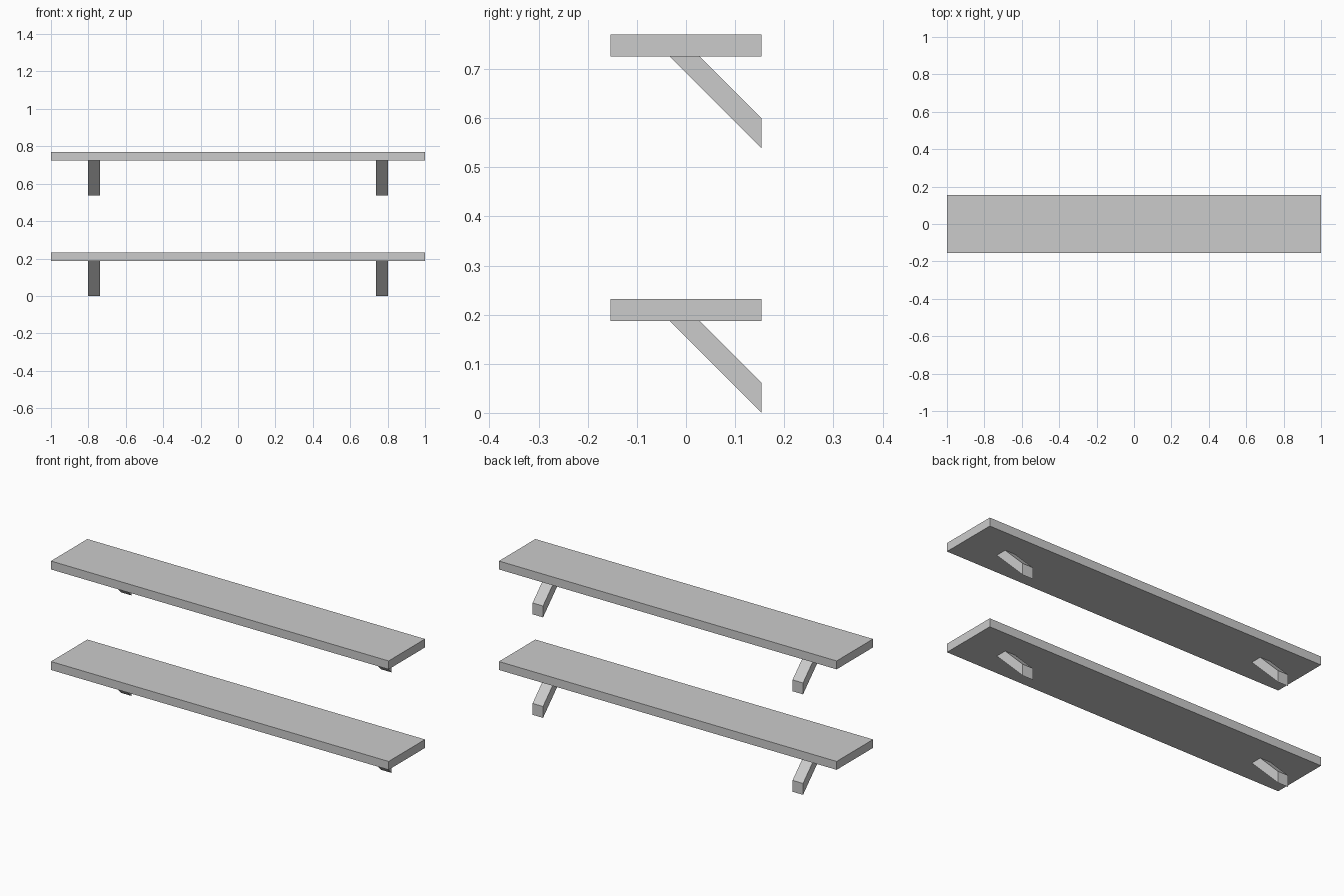
import bpy
import bmesh

# Remove the default cube
cube = bpy.data.objects.get("Cube")
if cube:
    bpy.data.objects.remove(cube, do_unlink=True)

# Single grey material
grey = bpy.data.materials.new("plain_grey")
grey.use_nodes = True
colour = (0.6, 0.6, 0.6, 1)
grey.diffuse_color = colour
grey.node_tree.nodes["Principled BSDF"].inputs["Base Color"].default_value = colour

DEPTH = 0.154      # half depth of a shelf
THICK = 0.045      # board thickness
DROP = 0.187       # height of the brackets under a board


def extrude_profile(name, profile, x0, x1):
    """Sweep a closed (y, z) outline along x."""
    bm = bmesh.new()
    face = bm.faces.new([bm.verts.new((x0, y, z)) for y, z in profile])
    swept = bmesh.ops.extrude_face_region(bm, geom=[face])["geom"]
    moved = [v for v in swept if isinstance(v, bmesh.types.BMVert)]
    bmesh.ops.translate(bm, verts=moved, vec=(x1 - x0, 0, 0))
    bmesh.ops.recalc_face_normals(bm, faces=bm.faces)
    mesh = bpy.data.meshes.new(name)
    bm.to_mesh(mesh)
    bm.free()
    mesh.materials.append(grey)
    obj = bpy.data.objects.new(name, mesh)
    bpy.context.collection.objects.link(obj)
    return obj


for level, base in (("lower", 0.0), ("upper", 0.538)):
    under = base + DROP
    # Flat board
    extrude_profile(level + "_shelf_board",
                    [(-DEPTH, under), (DEPTH, under),
                     (DEPTH, under + THICK), (-DEPTH, under + THICK)], -1, 1)
    # Diagonal braces running down to the wall side
    brace = [(DEPTH - DROP, under), (DEPTH, base),
             (DEPTH, base + 0.061), (DEPTH - DROP + 0.061, under)]
    for side, x in (("right", -0.77), ("left", 0.77)):
        extrude_profile(f"{level}_{side}_brace", brace, x - 0.031, x + 0.031)
